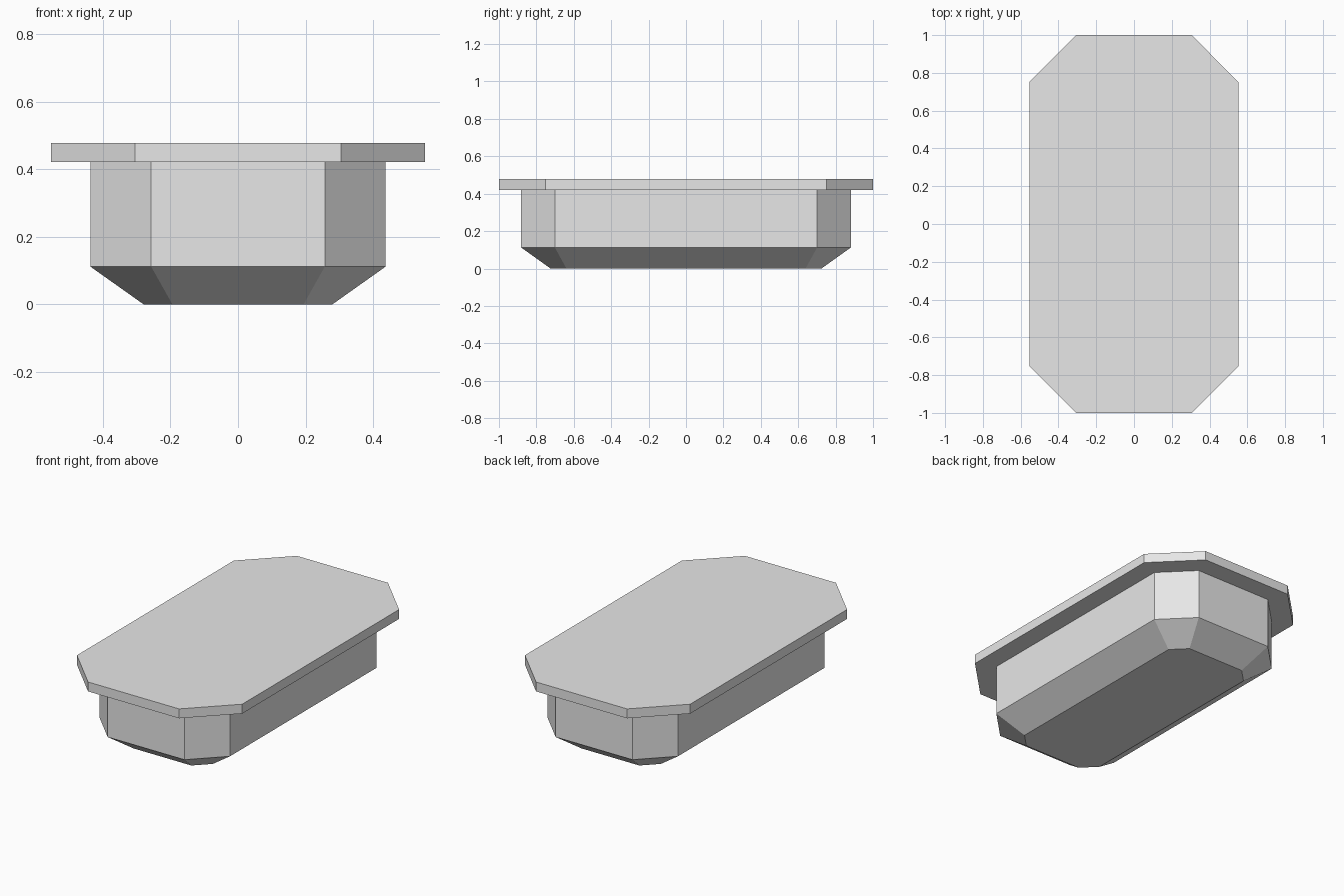
import bpy
import bmesh

cube = bpy.data.objects.get("Cube")
if cube:
    bpy.data.objects.remove(cube, do_unlink=True)

grey = bpy.data.materials.new("light_grey")
grey.use_nodes = True
colour = (0.8, 0.8, 0.8, 1)
grey.diffuse_color = colour
grey.node_tree.nodes["Principled BSDF"].inputs["Base Color"].default_value = colour


def octagon(bm, hx, hy, cut, z):
    """Ring of a rectangle with its corners cut at 45 degrees."""
    quarter = [(hx, hy - cut), (hx - cut, hy)]
    points = quarter + [(-x, y) for x, y in reversed(quarter)]
    points += [(-x, -y) for x, y in points]
    return [bm.verts.new((x, y, z)) for x, y in points]


def loft(name, levels):
    """Closed solid through a stack of octagon rings."""
    bm = bmesh.new()
    rings = [octagon(bm, *level) for level in levels]
    bm.faces.new(rings[0])
    bm.faces.new(rings[-1])
    for low, high in zip(rings, rings[1:]):
        for i in range(len(low)):
            j = (i + 1) % len(low)
            bm.faces.new((low[i], low[j], high[j], high[i]))
    bmesh.ops.recalc_face_normals(bm, faces=bm.faces)
    mesh = bpy.data.meshes.new(name)
    bm.to_mesh(mesh)
    bm.free()
    mesh.materials.append(grey)
    obj = bpy.data.objects.new(name, mesh)
    bpy.context.collection.objects.link(obj)
    return obj


# Tub with a tapered underside: half width, half length, corner cut, height
loft("body", [(0.279, 0.724, 0.085, 0), (0.437, 0.881, 0.18, 0.112),
              (0.437, 0.881, 0.18, 0.421)])

# Wider flat slab on top
loft("top_flange", [(0.554, 1, 0.249, 0.421), (0.554, 1, 0.249, 0.478)])
